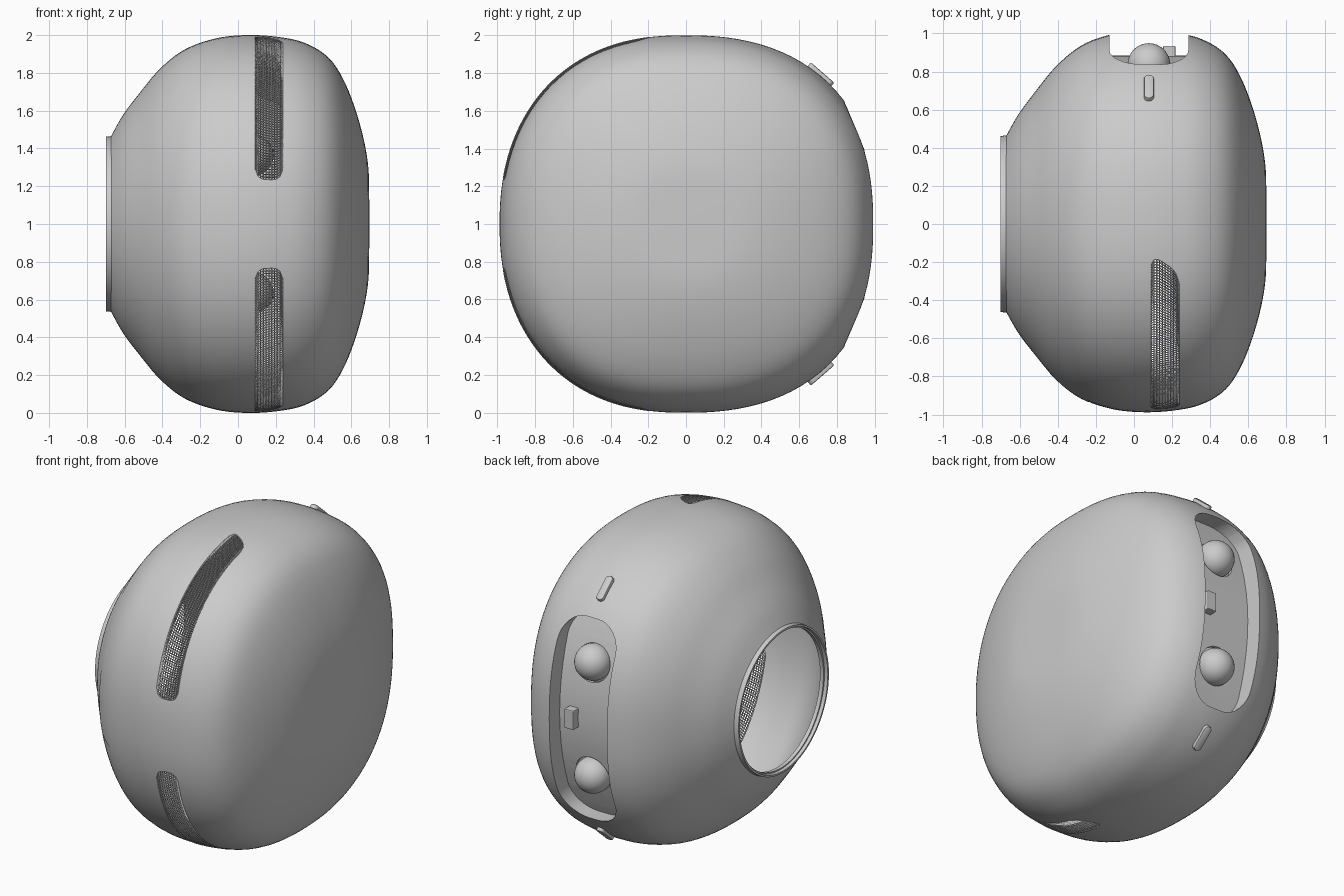
import bpy, bmesh, math
from mathutils import Vector

if "Cube" in bpy.data.objects:
    bpy.data.objects.remove(bpy.data.objects["Cube"])

grey = bpy.data.materials.new("plain grey")
grey.use_nodes = True
grey.diffuse_color = (0.6, 0.6, 0.6, 1)
grey.node_tree.nodes["Principled BSDF"].inputs["Base Color"].default_value = (0.6, 0.6, 0.6, 1)

MID_X = 0.078          # centre line of the rear controls
KEYS = [(-.68, .45), (-.61, .575), (-.52, .695), (-.41, .825), (-.28, .925), (-.12, .982),
        (.04, 1), (.2, .992), (.35, .96), (.48, .88), (.57, .74), (.645, .53), (.688, .32), (.695, .12)]


def smooth_curve(pts, steps=5):
    """Catmull-Rom through the profile points."""
    p = [Vector(q) for q in [pts[0]] + pts + [pts[-1]]]
    out = []
    for a, b, c, d in zip(p, p[1:], p[2:], p[3:]):
        for i in range(steps):
            t = i / steps
            out.append(0.5 * (2 * b + (c - a) * t + (2 * a - 5 * b + 4 * c - d) * t * t
                              + (3 * b - a - 3 * c + d) * t ** 3))
    return out + [p[-1]]


PROFILE = smooth_curve(KEYS)


def radius(x):
    for a, b in zip(PROFILE, PROFILE[1:]):
        if a.x <= x <= b.x:
            return a.y + (b.y - a.y) * (x - a.x) / (b.x - a.x)
    return PROFILE[-1].y


def shell_point(x, r, a):
    """Rounded-square cross-section; angle a runs from the front upward."""
    c, s = math.cos(a), math.sin(a)
    w = min(1, max(0, (x + .68) / .45))
    n = 2 + w * (.25 + .1 * (1 - c))
    k = r / (abs(c) ** n + abs(s) ** n) ** (1 / n)
    bulge = .988 + .025 * w * max(0, -c) ** 2
    return Vector((x, -bulge * k * c, 1 + k * s))


def finish(name, bm):
    bmesh.ops.recalc_face_normals(bm, faces=bm.faces)
    me = bpy.data.meshes.new(name)
    bm.to_mesh(me)
    bm.free()
    me.materials.append(grey)
    ob = bpy.data.objects.new(name, me)
    bpy.context.collection.objects.link(ob)
    return ob


def activate(ob):
    bpy.ops.object.select_all(action='DESELECT')
    ob.select_set(True)
    bpy.context.view_layer.objects.active = ob


def shade(ob, angle=35):
    activate(ob)
    bpy.ops.object.shade_smooth_by_angle(angle=math.radians(angle))


def modify(ob, kind, **props):
    m = ob.modifiers.new(kind.lower(), kind)
    for k, v in props.items():
        setattr(m, k, v)
    activate(ob)
    bpy.ops.object.modifier_apply(modifier=m.name)


def cut(ob, cutter):
    modify(ob, 'BOOLEAN', operation='DIFFERENCE', solver='EXACT', object=cutter)
    bpy.data.objects.remove(cutter)


def loft(name, profile, segs=112):
    bm = bmesh.new()
    rings = [[bm.verts.new(shell_point(x, r, math.tau * i / segs)) for i in range(segs)]
             for x, r in profile]
    for p, q in zip(rings, rings[1:]):
        for i in range(segs):
            j = (i + 1) % segs
            bm.faces.new((p[i], p[j], q[j], q[i]))
    bm.faces.new(rings[0])
    bm.faces.new(rings[-1])
    return finish(name, bm)


def prism(name, outline, depth):
    """Close an outline and extrude it along a vector."""
    bm = bmesh.new()
    face = bm.faces.new([bm.verts.new(p) for p in outline])
    ext = bmesh.ops.extrude_face_region(bm, geom=[face])
    bmesh.ops.translate(bm, verts=[v for v in ext['geom'] if isinstance(v, bmesh.types.BMVert)],
                        vec=depth)
    return finish(name, bm)


def rounded_rect(hw, hh, r, steps=8):
    pts = []
    for q, (sx, sz) in enumerate([(1, 1), (-1, 1), (-1, -1), (1, -1)]):
        for i in range(steps + 1):
            a = math.pi / 2 * (q + i / steps)
            pts.append((sx * (hw - r) + r * math.cos(a), sz * (hh - r) + r * math.sin(a)))
    return pts


def pocket_solid(grow):
    """Rounded slot with a curved floor, used to shape the rear recess."""
    outline = [(MID_X + x, .5, 1 + z) for x, z in rounded_rect(.207 + grow, .65 + grow, .17 + grow)]
    slot = prism("pocket_cutter", outline, (0, .8, 0))
    arc = [(-1, .885 - grow - .36 * (z / 10) ** 2, 1 + z / 10) for z in range(-9, 10)]
    floor = prism("floor_cutter", [(-1, .2, .1)] + arc + [(-1, .2, 1.9)], (2, 0, 0))
    cut(slot, floor)
    return slot


def patch(name, x0, x1, a0, a1, nx, na, corner, off=0, side=1, slant=0):
    """Round-ended strip lying on the shell; slant shortens the far end toward x1."""
    bm = bmesh.new()
    grid = []
    for i in range(nx + 1):
        x = x0 + (x1 - x0) * i / nx
        d = max(0, corner - min(x - x0, x1 - x))
        inset = corner - math.sqrt(max(0, corner ** 2 - d ** 2))
        span = a1 - a0 - 2 * inset - slant * i / nx
        grid.append([bm.verts.new(shell_point(x, radius(x) + off, side * (a0 + inset + span * j / na)))
                     for j in range(na + 1)])
    for p, q in zip(grid, grid[1:]):
        for j in range(na):
            bm.faces.new((p[j], p[j + 1], q[j + 1], q[j]))
    return finish(name, bm)


# thin hollow shell with the rear recess
body = loft("shell", PROFILE)
cavity = loft("cavity_cutter", [(-.8, .437), (-.655, .44)]
              + [(p.x * .975, p.y - .017) for p in PROFILE if p.x > -.63])
cut(cavity, pocket_solid(.016))
cut(body, cavity)
cut(body, pocket_solid(0))

# vent slots and their grilles
for label, side in (("upper", 1), ("lower", -1)):
    slot = patch("slot_cutter", .092, .235, .235, 1.41, 14, 40, .055, side=side, slant=.1)
    modify(slot, 'SOLIDIFY', thickness=.2, offset=0)
    cut(body, slot)
    grille = patch(label + "_grille", .09, .237, .235, 1.41, 10, 80, .055, -.003, side, .1)
    modify(grille, 'WIREFRAME', thickness=.009, use_even_offset=False)

# ball sockets and balls
for label, z in (("upper", 1.365), ("lower", .635)):
    bm = bmesh.new()
    bmesh.ops.create_uvsphere(bm, u_segments=32, v_segments=16, radius=.122)
    bmesh.ops.translate(bm, verts=bm.verts, vec=(MID_X, .86, z))
    cut(body, finish("socket_cutter", bm))
    bm = bmesh.new()
    bmesh.ops.create_uvsphere(bm, u_segments=32, v_segments=20, radius=.112)
    bmesh.ops.translate(bm, verts=bm.verts, vec=(MID_X, .837, z))
    shade(finish(label + "_ball", bm), 60)
shade(body)

# thin collar around the side opening
bm = bmesh.new()
section = [(-.66, .445), (-.7, .45), (-.7, .462), (-.66, .466)]
loop = [bm.verts.new((x, 0, 1 + r)) for x, r in section]
edges = [bm.edges.new((loop[i], loop[(i + 1) % 4])) for i in range(4)]
bmesh.ops.spin(bm, geom=loop + edges, cent=(0, 0, 1), axis=(1, 0, 0), angle=math.tau,
               steps=96, use_merge=True)
bmesh.ops.remove_doubles(bm, verts=bm.verts, dist=.0005)
shade(finish("opening_collar", bm))

# faint front panel
panel = patch("front_panel", -.45, -.24, -.25, .25, 16, 24, .05, .002)
shade(panel)

# small block between the balls
bm = bmesh.new()
bmesh.ops.create_cube(bm, size=1)
bmesh.ops.scale(bm, verts=bm.verts, vec=(.065, .09, .125))
bmesh.ops.translate(bm, verts=bm.verts, vec=(.185, .89, 1))
block = finish("contact_block", bm)
modify(block, 'BEVEL', width=.006, segments=2)

# pill buttons above and below the recess
for label, side in (("upper", 1), ("lower", -1)):
    pill = prism(label + "_button", [(x, z, 0) for x, z in rounded_rect(.026, .082, .025)], (0, 0, .09))
    pill.rotation_euler.x = -side * math.radians(41) + (math.pi if side < 0 else 0)
    pill.location = (MID_X, .665, 1 + side * .735)
    modify(pill, 'BEVEL', width=.008, segments=2)
    shade(pill)
